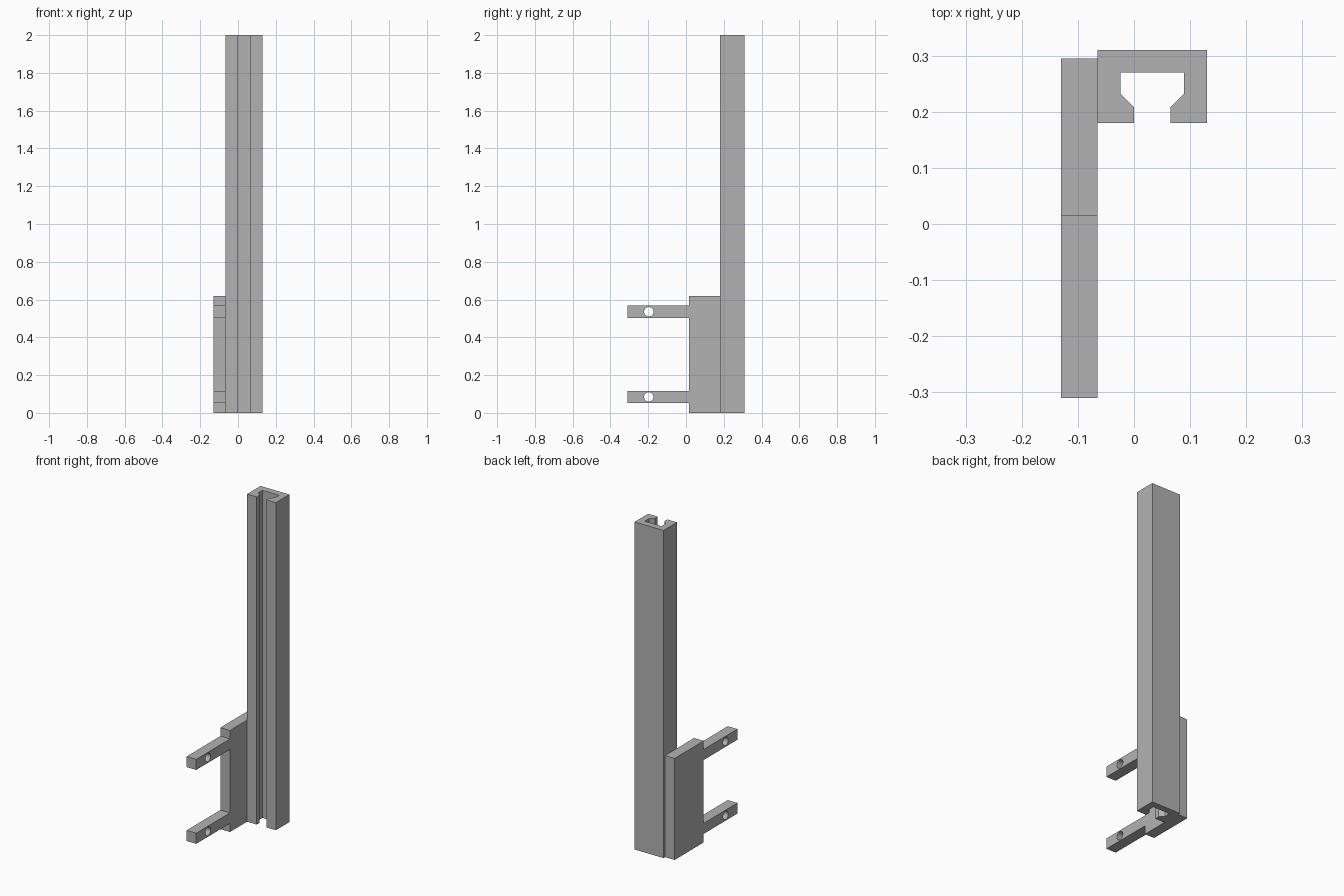
import bpy
import bmesh
from math import radians
from mathutils import Matrix, Vector

if "Cube" in bpy.data.objects:
    bpy.data.objects.remove(bpy.data.objects["Cube"], do_unlink=True)

# One plain grey for the whole model
GREY = (0.45, 0.45, 0.45, 1)
grey = bpy.data.materials.new("plain grey")
grey.use_nodes = True
grey.diffuse_color = GREY
grey.node_tree.nodes["Principled BSDF"].inputs["Base Color"].default_value = GREY


def make_object(name, bm):
    bmesh.ops.recalc_face_normals(bm, faces=bm.faces)
    mesh = bpy.data.meshes.new(name)
    bm.to_mesh(mesh)
    bm.free()
    mesh.materials.append(grey)
    obj = bpy.data.objects.new(name, mesh)
    bpy.context.collection.objects.link(obj)
    return obj


def extrude_profile(name, points, direction):
    """Turn a closed outline into a solid by sweeping it along direction."""
    bm = bmesh.new()
    face = bm.faces.new([bm.verts.new(p) for p in points])
    swept = bmesh.ops.extrude_face_region(bm, geom=[face], use_keep_orig=True)
    verts = [v for v in swept["geom"] if isinstance(v, bmesh.types.BMVert)]
    bmesh.ops.translate(bm, verts=verts, vec=Vector(direction))
    return make_object(name, bm)


# Slotted rail: half outline mirrored about its own centre line
RAIL_X = 0.0325
half = [(0.0975, 0.31), (0.0975, 0.18), (0.0325, 0.18), (0.0325, 0.208),
        (0.0565, 0.232), (0.0565, 0.27)]
outline = [(RAIL_X + x, y, 0) for x, y in half]
outline += [(RAIL_X - x, y, 0) for x, y in reversed(half)]
extrude_profile("slotted_rail", outline, (0, 0, 2))

# Side bracket: plate and two arms cut from one sheet
LEFT, THICK = -0.13, 0.065
PLATE_FRONT, PLATE_BACK, PLATE_TOP = 0.015, 0.295, 0.62
ARM_TIP, HOLE_Y, HOLE_R = -0.31, -0.197, 0.025
arms = [(0.052, 0.117), (0.503, 0.568)]

side = [(PLATE_BACK, 0), (PLATE_FRONT, 0)]
for low, high in arms:
    side += [(PLATE_FRONT, low), (ARM_TIP, low), (ARM_TIP, high), (PLATE_FRONT, high)]
side += [(PLATE_FRONT, PLATE_TOP), (PLATE_BACK, PLATE_TOP)]
bracket = extrude_profile("side_bracket", [(LEFT, y, z) for y, z in side], (THICK, 0, 0))

# Pin holes through the arms
bm = bmesh.new()
for low, high in arms:
    place = Matrix.Translation((LEFT + THICK / 2, HOLE_Y, (low + high) / 2))
    bmesh.ops.create_cone(bm, cap_ends=True, segments=32, radius1=HOLE_R, radius2=HOLE_R,
                          depth=THICK * 3, matrix=place @ Matrix.Rotation(radians(90), 4, "Y"))
cutter = make_object("hole_cutter", bm)
cutter.hide_render = True
cut = bracket.modifiers.new("pin_holes", "BOOLEAN")
cut.operation = "DIFFERENCE"
cut.solver = "EXACT"
cut.object = cutter

# Apply the cut, drop the helper and smooth only the hole walls
bpy.ops.object.select_all(action="DESELECT")
bracket.select_set(True)
bpy.context.view_layer.objects.active = bracket
bpy.ops.object.modifier_apply(modifier=cut.name)
bpy.data.objects.remove(cutter, do_unlink=True)
bpy.ops.object.shade_smooth_by_angle(angle=radians(30))
